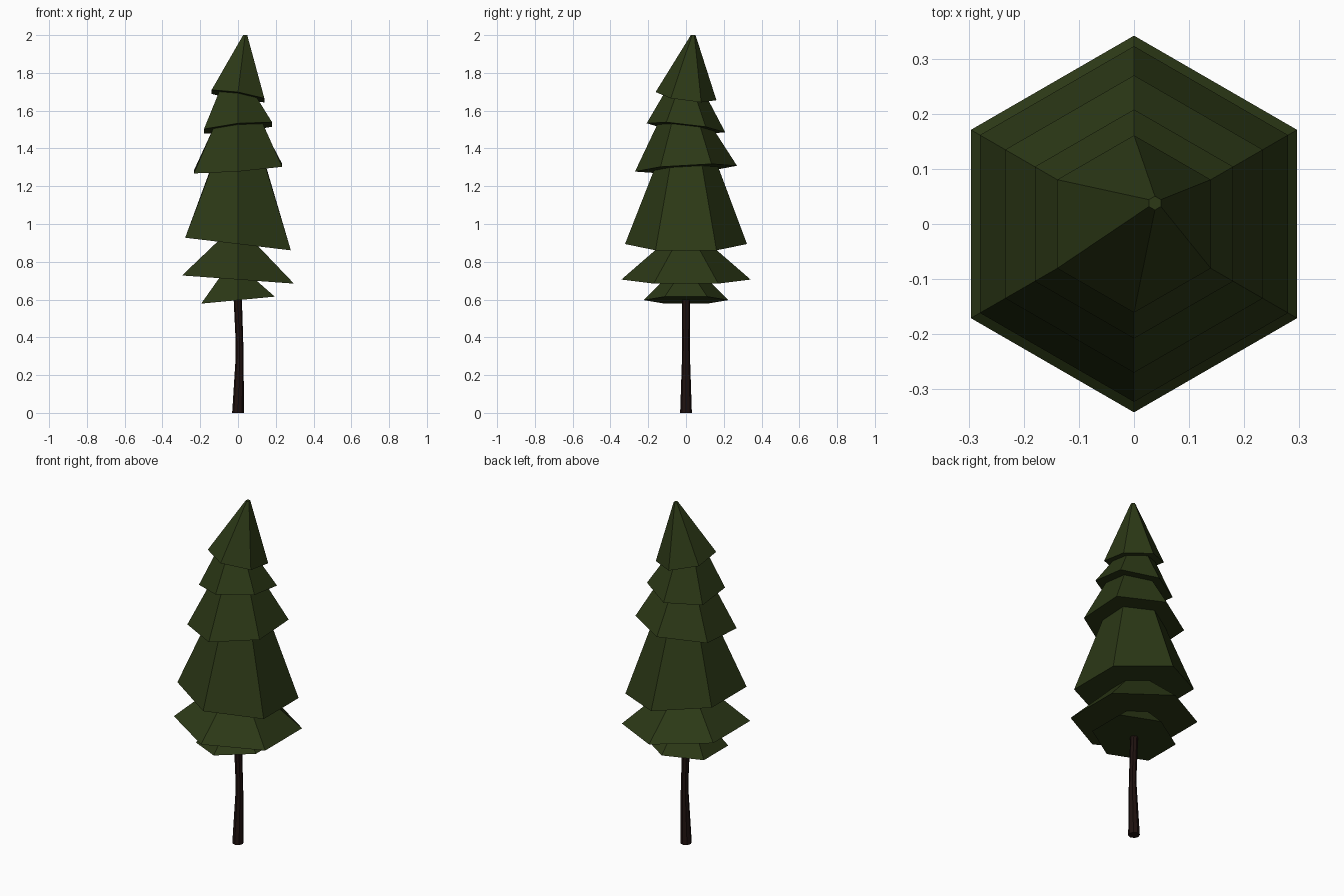
import bpy, bmesh
from math import cos, sin, pi

if "Cube" in bpy.data.objects:
    bpy.data.objects.remove(bpy.data.objects["Cube"])


def material(name, rgb):
    m = bpy.data.materials.new(name)
    m.diffuse_color = (*rgb, 1)
    m.use_nodes = True
    m.node_tree.nodes["Principled BSDF"].inputs["Base Color"].default_value = m.diffuse_color
    return m


def lofted(name, rings, sides, mat):
    """Skin a stack of rings: (centre x, centre y, z, radius, slope x, slope y)."""
    bm = bmesh.new()
    loops = []
    for cx, cy, z, r, sx, sy in rings:
        loop = []
        for i in range(sides):
            a = pi / 2 + 2 * pi * i / sides
            dx, dy = r * cos(a), r * sin(a)
            loop.append(bm.verts.new((cx + dx, cy + dy, z + sx * dx + sy * dy)))
        loops.append(loop)
    for lo, hi in zip(loops, loops[1:]):
        for i in range(sides):
            j = (i + 1) % sides
            bm.faces.new((lo[i], lo[j], hi[j], hi[i]))
    bm.faces.new(loops[0][::-1])
    bm.faces.new(loops[-1])
    bmesh.ops.recalc_face_normals(bm, faces=bm.faces)
    me = bpy.data.meshes.new(name)
    bm.to_mesh(me)
    bm.free()
    me.materials.append(mat)
    ob = bpy.data.objects.new(name, me)
    bpy.context.collection.objects.link(ob)
    return ob


# Foliage tiers: base height, base radius, tilt in x and y, radius at the top
tiers = [
    (0.597, 0.225, 0.095, 0.0, 0.115),
    (0.706, 0.342, -0.073, 0.0, 0.125),
    (0.894, 0.323, -0.119, 0.0, 0.170),
    (1.293, 0.270, 0.075, 0.057, 0.152),
    (1.509, 0.208, 0.100, -0.116, 0.115),
    (1.677, 0.161, -0.160, -0.134, 0.0125),
]
rings = []
for k, (z, r, sx, sy, top_r) in enumerate(tiers):
    rings.append((0, 0, z, r, sx, sy))
    if k + 1 < len(tiers):
        nz, _, nsx, nsy, _ = tiers[k + 1]
        rings.append((0, 0, nz, top_r, nsx, nsy))
    else:
        rings.append((0.038, 0.038, 2.0, top_r, 0, 0))
lofted("foliage", rings, 6, material("needles", (0.025, 0.04, 0.008)))

# Slightly bent trunk running into the foliage
trunk = [(0, 0, 0.0, 0.031, 0, 0), (0.009, 0, 0.30, 0.021, 0, 0),
         (0.008, 0, 0.37, 0.020, 0, 0), (-0.002, 0, 0.62, 0.022, 0, 0)]
lofted("trunk", trunk, 8, material("bark", (0.014, 0.006, 0.005)))
